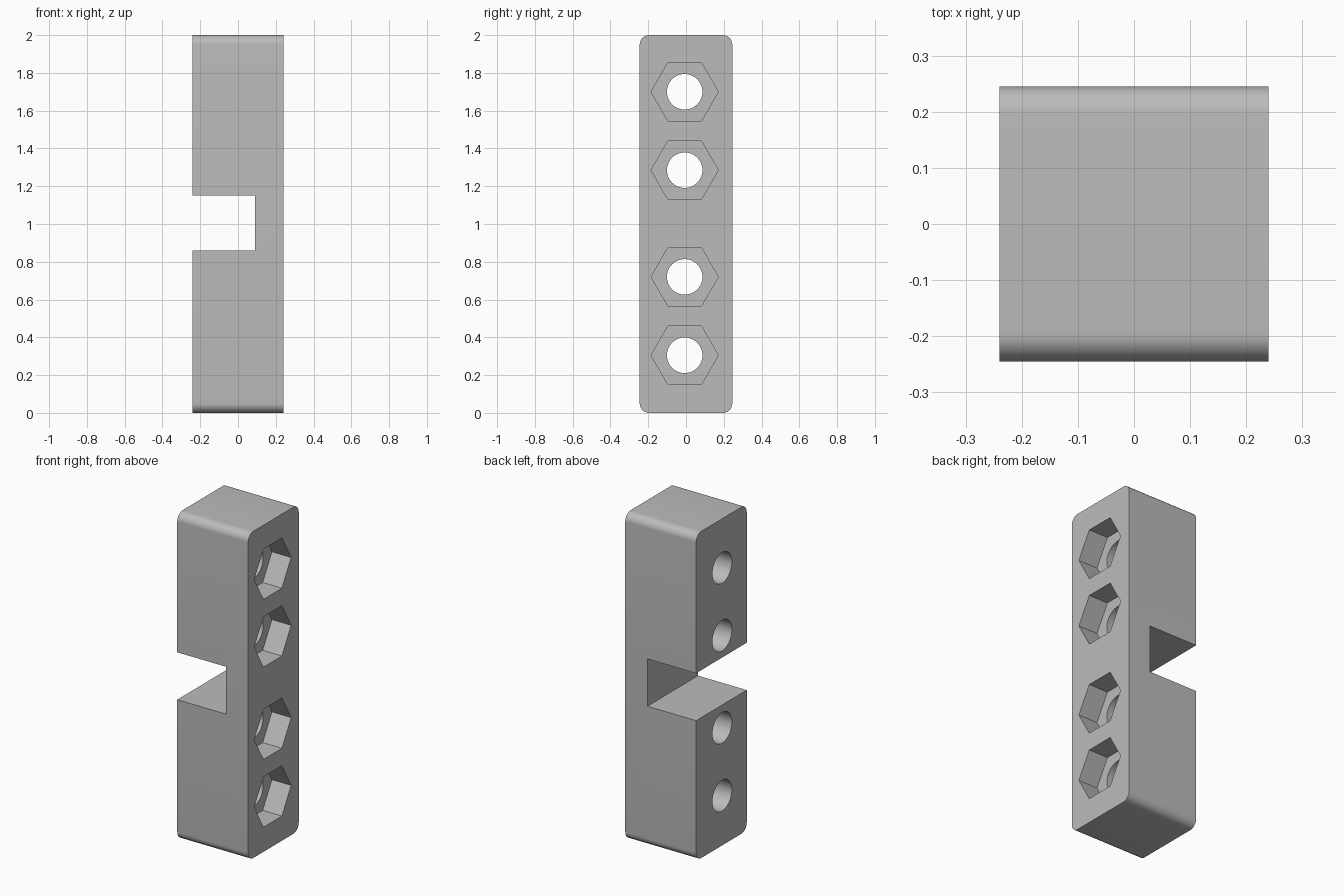
import bpy, bmesh, math
from mathutils import Matrix

if "Cube" in bpy.data.objects:
    bpy.data.objects.remove(bpy.data.objects["Cube"], do_unlink=True)

HALF_X, HALF_Y, HEIGHT = 0.24, 0.245, 2.0
HOLE_Y = -0.007
HOLE_HEIGHTS = (0.305, 0.72, 1.285, 1.70)
POCKET_DEPTH = 0.13

grey = bpy.data.materials.new("plain grey")
grey.use_nodes = True
colour = (0.5, 0.5, 0.5, 1)
grey.diffuse_color = colour
grey.node_tree.nodes["Principled BSDF"].inputs["Base Color"].default_value = colour


def make_object(name, bm):
    bmesh.ops.recalc_face_normals(bm, faces=bm.faces)
    mesh = bpy.data.meshes.new(name)
    bm.to_mesh(mesh)
    bm.free()
    mesh.materials.append(grey)
    obj = bpy.data.objects.new(name, mesh)
    bpy.context.collection.objects.link(obj)
    return obj


def box(name, low, high):
    bm = bmesh.new()
    bmesh.ops.create_cube(bm, size=1)
    for v in bm.verts:
        v.co = [(a + b) / 2 + c * (b - a) for a, b, c in zip(low, high, v.co)]
    return make_object(name, bm)


def prism(name, sides, radius, x0, x1, z):
    """Regular prism along x, with a corner pointing along y."""
    bm = bmesh.new()
    bmesh.ops.create_cone(bm, cap_ends=True, segments=sides, radius1=radius,
                          radius2=radius, depth=x1 - x0)
    place = Matrix.Translation(((x0 + x1) / 2, HOLE_Y, z))
    turn = Matrix.Rotation(math.pi / 2, 4, "Y")
    # Put a corner on the y axis whatever the start angle of the primitive
    corner = bm.verts[:][0].co
    spin = Matrix.Rotation(math.pi / 2 - math.atan2(corner.y, corner.x), 4, "Z")
    bm.transform(place @ turn @ spin)
    return make_object(name, bm)


# Block with its four long edges rounded
block = box("block", (-HALF_X, -HALF_Y, 0), (HALF_X, HALF_Y, HEIGHT))
bm = bmesh.new()
bm.from_mesh(block.data)
long_edges = [e for e in bm.edges
              if abs(e.verts[0].co.x - e.verts[1].co.x) > HALF_X]
bmesh.ops.bevel(bm, geom=long_edges, offset=0.05, segments=10, profile=0.5,
                affect="EDGES")
bm.to_mesh(block.data)
bm.free()

# Cutters: side notch, through holes and hexagonal nut pockets
cutters = [box("notch_cutter", (-0.5, -0.5, 0.86), (0.09, 0.5, 1.15))]
for z in HOLE_HEIGHTS:
    cutters.append(prism("hole_cutter", 48, 0.094, -0.5, 0.5, z))
    cutters.append(prism("nut_pocket_cutter", 6, 0.178, HALF_X - POCKET_DEPTH, 0.5, z))

bpy.ops.object.select_all(action="DESELECT")
bpy.context.view_layer.objects.active = block
block.select_set(True)
for cutter in cutters:
    cutter.hide_render = True
    cut = block.modifiers.new("cut", "BOOLEAN")
    cut.operation = "DIFFERENCE"
    cut.solver = "EXACT"
    cut.object = cutter
    bpy.ops.object.modifier_apply(modifier=cut.name)
for cutter in cutters:
    bpy.data.objects.remove(cutter, do_unlink=True)

# Smooth the rounded edges and bores, keep the rest crisp
bpy.ops.object.shade_smooth_by_angle(angle=math.radians(30))
